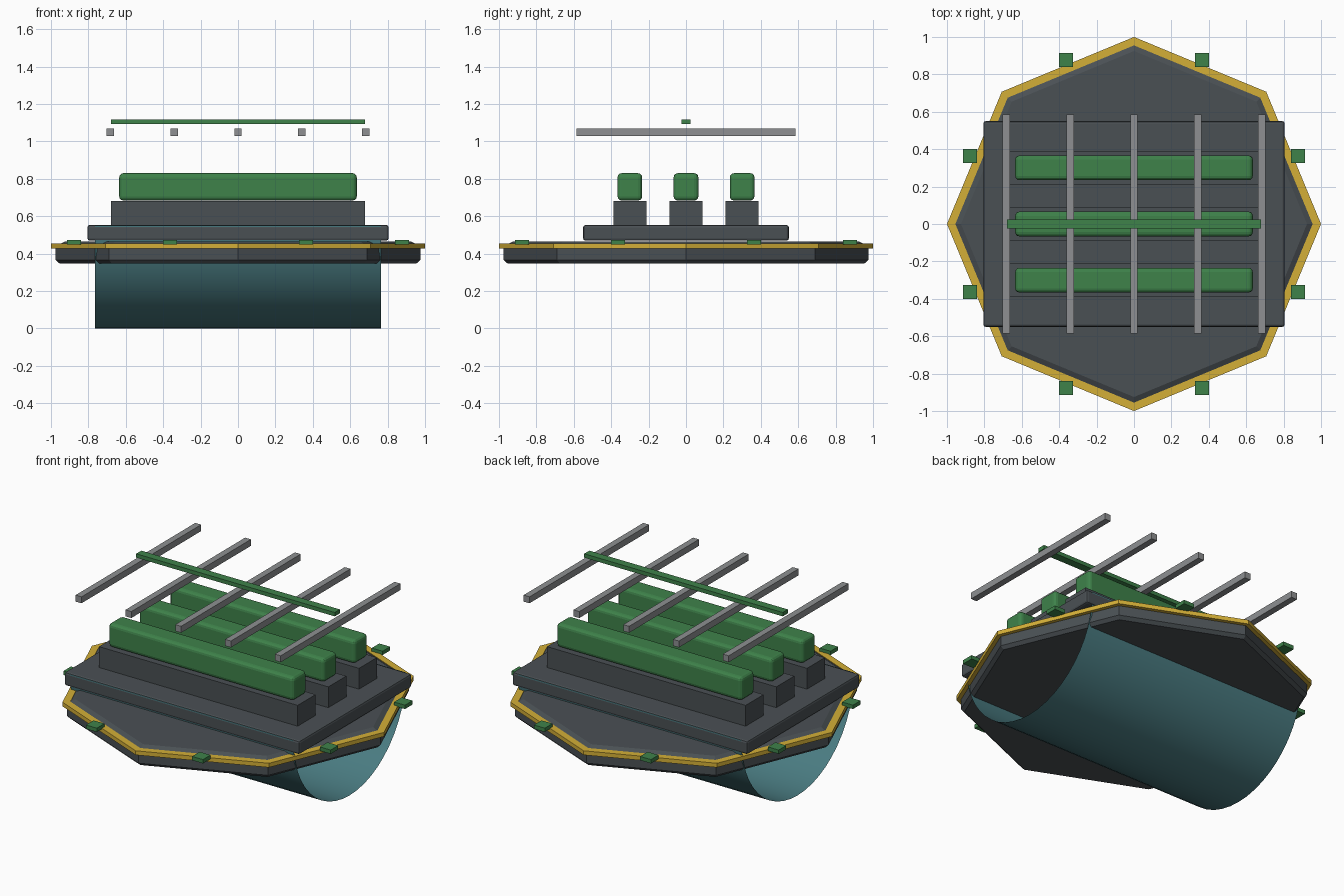
import bpy, math

if "Cube" in bpy.data.objects:
    bpy.data.objects.remove(bpy.data.objects["Cube"])


def material(name, r, g, b):
    def lin(c):
        c /= 255
        return c / 12.92 if c <= 0.04045 else ((c + 0.055) / 1.055) ** 2.4
    m = bpy.data.materials.new(name)
    m.diffuse_color = (lin(r), lin(g), lin(b), 1)
    m.use_nodes = True
    m.node_tree.nodes["Principled BSDF"].inputs["Base Color"].default_value = m.diffuse_color
    return m


SLATE = material("slate grey", 74, 80, 84)
GOLD = material("gold", 212, 175, 55)
GREEN = material("green", 62, 130, 74)
STEEL = material("steel grey", 142, 144, 146)
TEAL = material("teal", 74, 124, 130)


def mesh_object(name, verts, faces, mat):
    me = bpy.data.meshes.new(name)
    me.from_pydata(verts, [], faces)
    me.materials.append(mat)
    ob = bpy.data.objects.new(name, me)
    bpy.context.collection.objects.link(ob)
    return ob


def box(name, cx, cy, hx, hy, z0, z1, mat, bevel=0, segments=1):
    verts = [(cx + i * hx, cy + j * hy, z)
             for z in (z0, z1) for i, j in ((-1, -1), (1, -1), (1, 1), (-1, 1))]
    faces = [(3, 2, 1, 0), (4, 5, 6, 7)]
    faces += [(i, (i + 1) % 4, (i + 1) % 4 + 4, i + 4) for i in range(4)]
    ob = mesh_object(name, verts, faces, mat)
    if bevel:
        mod = ob.modifiers.new("Bevel", "BEVEL")
        mod.width = bevel
        mod.segments = segments
    return ob


def octagon_loft(name, profile, mat, closed=False):
    """Sweep (radius, height) points round eight corners."""
    n = len(profile)
    verts = [(r * math.cos(k * math.pi / 4), r * math.sin(k * math.pi / 4), z)
             for r, z in profile for k in range(8)]
    faces = []
    for p in range(n if closed else n - 1):
        q = (p + 1) % n
        for k in range(8):
            l = (k + 1) % 8
            faces.append((p * 8 + k, p * 8 + l, q * 8 + l, q * 8 + k))
    if not closed:
        faces.append(tuple(range(7, -1, -1)))
        faces.append(tuple(range((n - 1) * 8, n * 8)))
    return mesh_object(name, verts, faces, mat)


# Octagonal deck with chamfered edges and its gold rim
octagon_loft("deck", [(0.955, 0.348), (0.975, 0.367), (0.975, 0.44), (0.925, 0.465)], SLATE)
octagon_loft("rim", [(0.955, 0.427), (1.0, 0.427), (1.0, 0.453), (0.955, 0.453)], GOLD, True)

# Open-ended half-round trough under the deck
STEPS, R, HALF = 24, 0.55, 0.765
verts, faces = [], []
for k in range(STEPS + 1):
    a = math.pi + math.pi * k / STEPS
    y, z = R * math.cos(a), 0.55 + R * math.sin(a)
    verts += [(-HALF, y, z), (HALF, y, z)]
for k in range(STEPS):
    i = 2 * k
    faces.append((i, i + 2, i + 3, i + 1))
trough = mesh_object("trough", verts, faces, TEAL)
trough.data.flip_normals()
trough.data.shade_smooth()

# Platform on the deck
box("platform", 0, 0, 0.805, 0.55, 0.47, 0.553, SLATE, 0.012, 2)

# Three bench blocks, each with a rounded cushion
for y in (-0.3, 0, 0.3):
    box("bench_block", 0, y, 0.68, 0.088, 0.55, 0.682, SLATE)
    box("cushion", 0, y, 0.635, 0.066, 0.684, 0.83, GREEN, 0.022, 3)

# Overhead slats and the ridge strip
for i in range(-2, 3):
    box("overhead_slat", i * 0.341, 0, 0.02, 0.585, 1.03, 1.07, STEEL)
box("ridge_strip", 0, 0, 0.68, 0.025, 1.094, 1.118, GREEN)

# Eight small clips around the rim
for k in range(8):
    a = math.radians(22.5 + 45 * k)
    box("rim_clip", 0.95 * math.cos(a), 0.95 * math.sin(a), 0.037, 0.037, 0.449, 0.473, GREEN)
